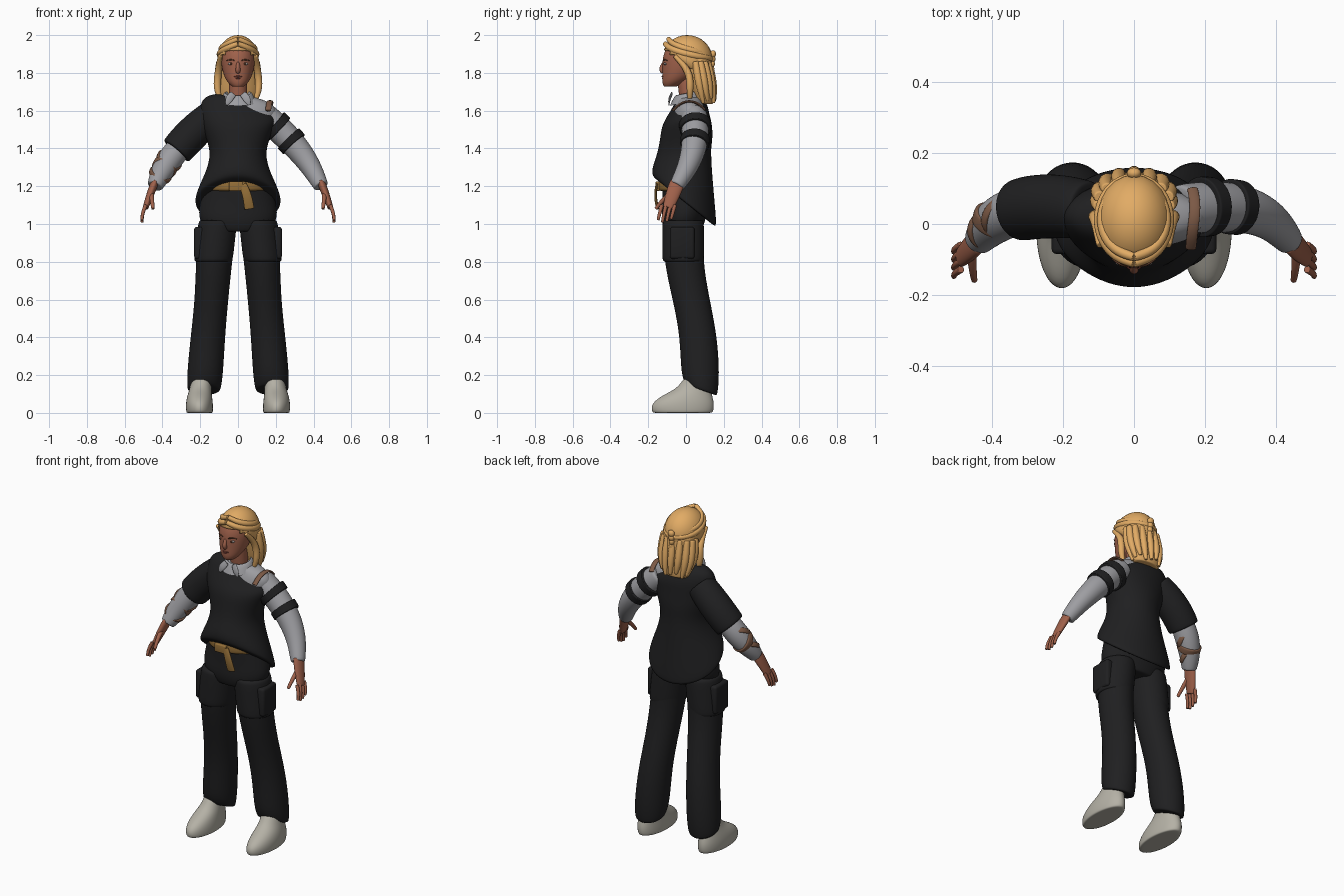
import bpy, bmesh
from math import sin, cos, pi
from mathutils import Vector

default_cube = bpy.data.objects.get("Cube")
if default_cube:
    bpy.data.objects.remove(default_cube)

X, Y, Z = Vector((1, 0, 0)), Vector((0, 1, 0)), Vector((0, 0, 1))
SIDES = (("left", 1), ("right", -1))


def material(name, red, green, blue):
    mat = bpy.data.materials.new(name)
    mat.use_nodes = True
    mat.diffuse_color = (red, green, blue, 1)
    shader = mat.node_tree.nodes["Principled BSDF"]
    shader.inputs["Base Color"].default_value = mat.diffuse_color
    shader.inputs["Roughness"].default_value = .8
    return mat


black = material("black cloth", .014, .014, .015)
grey = material("grey cloth", .34, .34, .36)
skin = material("skin", .35, .12, .07)
blond = material("blond hair", .76, .41, .13)
tan = material("tan belt", .3, .16, .04)
leather = material("brown leather", .2, .1, .06)
off_white = material("off white shoe", .46, .44, .38)
eye_white = material("eye white", .4, .36, .34)
brown = material("dark brow", .1, .04, .02)
lip_red = material("lip", .26, .07, .05)


def finish(mesh, name, mat, level=0):
    """Turn a bmesh into a smooth shaded object."""
    bmesh.ops.recalc_face_normals(mesh, faces=mesh.faces)
    for face in mesh.faces:
        face.smooth = True
    data = bpy.data.meshes.new(name)
    mesh.to_mesh(data)
    mesh.free()
    data.materials.append(mat)
    part = bpy.data.objects.new(name, data)
    bpy.context.collection.objects.link(part)
    if level:
        smooth = part.modifiers.new("smooth", "SUBSURF")
        smooth.levels = smooth.render_levels = level
    return part


def ring(z, wide, deep, x=0, y=0, lean=0, tilt=0):
    """Level ellipse; lean raises its left edge and tilt its back edge."""
    return Vector((x, y, z)), Vector((wide, 0, lean)), Vector((0, deep, tilt))


def loft(name, mat, rings, sides=16, closed=True):
    """Skin rings given as (centre, first axis, second axis)."""
    if closed:
        ends = [(c, u * .9, v * .9) for c, u, v in (rings[0], rings[-1])]
        rings = [ends[0], *rings, ends[-1]]
    mesh = bmesh.new()
    turns = [2 * pi * i / sides for i in range(sides)]
    loops = [[mesh.verts.new(c + u * cos(a) + v * sin(a)) for a in turns] for c, u, v in rings]
    for low, high in zip(loops, loops[1:]):
        for i in range(sides):
            mesh.faces.new((low[i - 1], low[i], high[i], high[i - 1]))
    if closed:
        mesh.faces.new(loops[0])
        mesh.faces.new(loops[-1])
    return finish(mesh, name, mat, level=2)


def tube(name, mat, path, start, end, bulge=0, flat=1, ref=Y):
    """Round limb whose radius runs from start to end, swelling by bulge midway."""
    rings, last = [], len(path) - 1
    for i, point in enumerate(path):
        along = (path[min(i + 1, last)] - path[max(i - 1, 0)]).normalized()
        across = (ref - along * ref.dot(along)).normalized()
        part = i / last
        radius = start + (end - start) * part + bulge * sin(pi * part)
        rings.append((point, across.cross(along) * radius, across * radius * flat))
    return loft(name, mat, rings, sides=12)


def points(side, *coords):
    return [Vector((side * x, y, z)) for x, y, z in coords]


def place(mesh, centre, size):
    for v in mesh.verts:
        v.co = Vector(c + p * s for c, p, s in zip(centre, v.co, size))


def ball(name, mat, centre, size):
    mesh = bmesh.new()
    bmesh.ops.create_uvsphere(mesh, u_segments=24, v_segments=16, radius=1)
    place(mesh, centre, size)
    return finish(mesh, name, mat)


def box(name, mat, centre, size, bevel):
    mesh = bmesh.new()
    bmesh.ops.create_cube(mesh, size=1)
    place(mesh, centre, size)
    bmesh.ops.bevel(mesh, geom=mesh.edges[:], offset=bevel, segments=3, affect="EDGES", profile=.5)
    return finish(mesh, name, mat)


# Trouser seat and belt
loft("trouser_seat", black, [ring(z=.96, wide=.16, deep=.1, y=-.015), ring(z=1.02, wide=.215, deep=.12, y=-.015),
                             ring(z=1.1, wide=.21, deep=.125), ring(z=1.24, wide=.175, deep=.13)])
loft("belt", tan, [ring(z=z, wide=.18, deep=.145, y=-.005) for z in (1.175, 1.235)])
box("belt_buckle", tan, centre=(-.01, -.15, 1.2), size=(.075, .025, .05), bevel=.006)
tube("belt_tail", tan, points(1, (.025, -.155, 1.21), (.05, -.165, 1.15), (.06, -.15, 1.08)),
     start=.022, end=.028, flat=.3)

# Trouser legs, pockets and shoes
for label, s in SIDES:
    thigh = [ring(z=z, wide=.105, deep=.113, x=s * (.22 - z / 9), y=-.015) for z in (.8, .9, 1.02)]
    loft(label + "_thigh_panel", black, thigh)
    loft(label + "_trouser_leg", black, [
        ring(z=.12, wide=.09, deep=.085, x=s * .18, y=.083, tilt=-.03),
        ring(z=.2, wide=.098, deep=.105, x=s * .175, y=.075),
        ring(z=.4, wide=.093, deep=.1, x=s * .16, y=.068),
        ring(z=.6, wide=.09, deep=.1, x=s * .14, y=.028),
        ring(z=.8, wide=.098, deep=.105, x=s * .127, y=-.015), thigh[-1]])
    box(label + "_cargo_pocket", black, centre=(s * .205, -.02, .9), size=(.055, .13, .17), bevel=.015)
    loft(label + "_shoe", off_white, [
        ring(z=0, wide=.073, deep=.166, x=s * .203, y=-.018),
        ring(z=.05, wide=.074, deep=.172, x=s * .205, y=-.018),
        ring(z=.095, wide=.066, deep=.132, x=s * .203, y=.008),
        ring(z=.13, wide=.058, deep=.09, x=s * .198, y=.042),
        ring(z=.18, wide=.055, deep=.07, x=s * .192, y=.055)])

# Grey undershirt beneath a black top with a slanted neck and a dipping back hem
loft("undershirt", grey, [ring(z=1.42, wide=.13, deep=.1, y=.01), ring(z=1.53, wide=.17, deep=.1, x=.01, y=.015),
                          ring(z=1.6, wide=.21, deep=.09, x=.01, y=.02),
                          ring(z=1.65, wide=.16, deep=.07, x=.01, y=.02), ring(z=1.675, wide=.07, deep=.06, y=.02)])
loft("black_top", black, [
    ring(z=1.11, wide=.24, deep=.168, tilt=-.135),
    ring(z=1.2, wide=.21, deep=.168, y=-.015, tilt=-.06),
    ring(z=1.28, wide=.172, deep=.163, y=-.02, tilt=-.02),
    ring(z=1.37, wide=.146, deep=.145, y=-.01),
    ring(z=1.45, wide=.17, deep=.14),
    ring(z=1.53, wide=.2, deep=.13),
    ring(z=1.59, wide=.21, deep=.108, y=.02, lean=-.03),
    ring(z=1.635, wide=.185, deep=.086, y=.025, lean=-.042),
    ring(z=1.65, wide=.13, deep=.075, x=.02, y=.025, lean=-.042)])
loft("shirt_collar", grey, [ring(z=1.645, wide=.1, deep=.088, tilt=.02),
                            ring(z=1.72, wide=.066, deep=.06, y=.01, tilt=.015),
                            ring(z=1.64, wide=.06, deep=.055, y=.01)], closed=False)
for label, s in SIDES:
    tube(label + "_collar_point", grey, points(s, (.025, -.075, 1.69), (.05, -.09, 1.66), (.06, -.09, 1.63)),
         start=.018, end=.008, bulge=.01, flat=.3)
tube("shoulder_strap", leather, points(1, (.16, -.07, 1.6), (.165, -.02, 1.65), (.175, .05, 1.653), (.165, .1, 1.605)),
     start=.007, end=.007, flat=2.3, ref=X)


# Arms follow one curve from shoulder to wrist
def arm(side, t):
    curve = points(side, (.13, .04, 1.58), (.25, .06, 1.48), (.38, .06, 1.35), (.44, -.05, 1.2))
    while len(curve) > 1:
        curve = [a.lerp(b, t) for a, b in zip(curve, curve[1:])]
    return curve[0]


def sleeve(name, mat, side, first, last, start, end, bulge=0):
    path = [arm(side, first + (last - first) * i / 5) for i in range(6)]
    tube(name, mat, path, start, end, bulge)


sleeve("right_black_sleeve", black, -1, first=0, last=.56, start=.085, end=.092, bulge=.006)
sleeve("right_forearm_sleeve", grey, -1, first=.45, last=1, start=.065, end=.043, bulge=.015)
for i in range(3):
    t = .66 + .09 * i
    slant = Y * .012 * (-1) ** i
    radius = .077 - .005 * i
    tube("forearm_wrap", leather, [arm(-1, t) - slant, arm(-1, t + .05) + slant], radius, radius - .003)
sleeve("left_grey_sleeve", grey, 1, first=0, last=1, start=.075, end=.042, bulge=.012)
sleeve("left_top_cuff", black, 1, first=.16, last=.25, start=.09, end=.087)
sleeve("left_arm_band", black, 1, first=.38, last=.47, start=.082, end=.081)

# Hands
for label, s in SIDES:
    tube(label + "_palm", skin, points(s, (.44, -.045, 1.22), (.46, -.065, 1.17), (.49, -.095, 1.085)),
         start=.022, end=.016, bulge=.003, flat=1.9)
    for i in range(4):
        y = -.128 + .023 * i
        tip = 1.005 + .012 * abs(i - 1.3)
        tube(label + "_finger", skin, points(s, (.488, y, 1.1), (.507, y - .012, 1.055), (.508, y - .02, tip)),
             start=.011, end=.008)
    tube(label + "_thumb", skin, points(s, (.458, -.085, 1.16), (.455, -.13, 1.12), (.45, -.16, 1.08)),
         start=.014, end=.009)

# Head and face
tube("neck", skin, points(1, (0, .02, 1.62), (0, 0, 1.78)), start=.052, end=.05)
loft("head", skin, [
    ring(z=1.728, wide=.032, deep=.035, y=-.083), ring(z=1.75, wide=.058, deep=.063, y=-.065),
    ring(z=1.79, wide=.079, deep=.092, y=-.035), ring(z=1.85, wide=.092, deep=.113, y=-.015),
    ring(z=1.9, wide=.093, deep=.113, y=-.01), ring(z=1.95, wide=.08, deep=.096),
    ring(z=1.975, wide=.045, deep=.055)])
tube("nose", skin, points(1, (0, -.118, 1.855), (0, -.134, 1.82), (0, -.122, 1.803)), start=.008, end=.012, bulge=.004)
ball("upper_lip", lip_red, centre=(0, -.121, 1.781), size=(.022, .008, .005))
ball("lower_lip", lip_red, centre=(0, -.119, 1.772), size=(.018, .009, .006))
for label, s in SIDES:
    ball(label + "_eye", eye_white, centre=(s * .037, -.108, 1.848), size=(.016, .009, .007))
    ball(label + "_iris", brown, centre=(s * .037, -.115, 1.848), size=(.006, .004, .006))
    tube(label + "_brow", brown, points(s, (.018, -.12, 1.866), (.04, -.114, 1.871), (.062, -.098, 1.865)),
         start=.003, end=.002, bulge=.002, ref=Z)
    ball(label + "_ear", skin, centre=(s * .092, .005, 1.835), size=(.012, .02, .03))

# Hair cap, opened along a hairline that falls from brow to ear
cap = ball("hair_cap", blond, centre=(0, .006, 1.873), size=(.109, .134, .127))
mesh = bmesh.new()
mesh.from_mesh(cap.data)
middles = [(face, face.calc_center_median()) for face in mesh.faces]
face_opening = [face for face, mid in middles if mid.z < 1.85 - .75 * mid.y]
bmesh.ops.delete(mesh, geom=face_opening, context="FACES")
mesh.to_mesh(cap.data)
mesh.free()
cap.modifiers.new("thickness", "SOLIDIFY").thickness = .014

# Hanging back hair with strands around it
loft("back_hair", blond, [ring(z=1.9, wide=.098, deep=.085, y=.05), ring(z=1.82, wide=.106, deep=.072, y=.068),
                          ring(z=1.7, wide=.116, deep=.06, y=.09), ring(z=1.635, wide=.085, deep=.045, y=.1)])
for i in range(9):
    angle = pi * (i * 1.1 - .4) / 8
    out = Vector((cos(angle) * .1, sin(angle) * .06, 0))
    tip = 1.64 + .012 * (i % 3)
    path = [out + Vector((0, .06, 1.86)), out * 1.1 + Vector((0, .08, 1.74)), out * .85 + Vector((0, .1, tip))]
    tube("back_strand", blond, path, start=.018, end=.009, bulge=.011)


# Locks swept from the centre parting round to the back
def sweep(name, side, height, wide, deep, radius):
    path = []
    for i in range(7):
        angle = pi * i / 6
        path.append(Vector((side * wide * sin(angle), .012 - deep * cos(angle), height - .08 * sin(angle / 2))))
    tube(name, blond, path, radius, radius, bulge=.005, ref=Z)


for label, s in SIDES:
    sweep(label + "_front_sweep", s, height=1.955, wide=.1, deep=.122, radius=.014)
    sweep(label + "_upper_sweep", s, height=1.98, wide=.092, deep=.105, radius=.013)
    tube(label + "_temple_lock", blond, points(s, (.095, -.06, 1.89), (.104, .02, 1.81), (.114, .022, 1.72), (.095, .02, 1.66)),
         start=.012, end=.012, bulge=.01)
for i in range(4):
    ball("back_braid", blond, centre=(0, .143 - .003 * i, 1.9 - .026 * i), size=(.02 - .002 * i, .016, .02))
